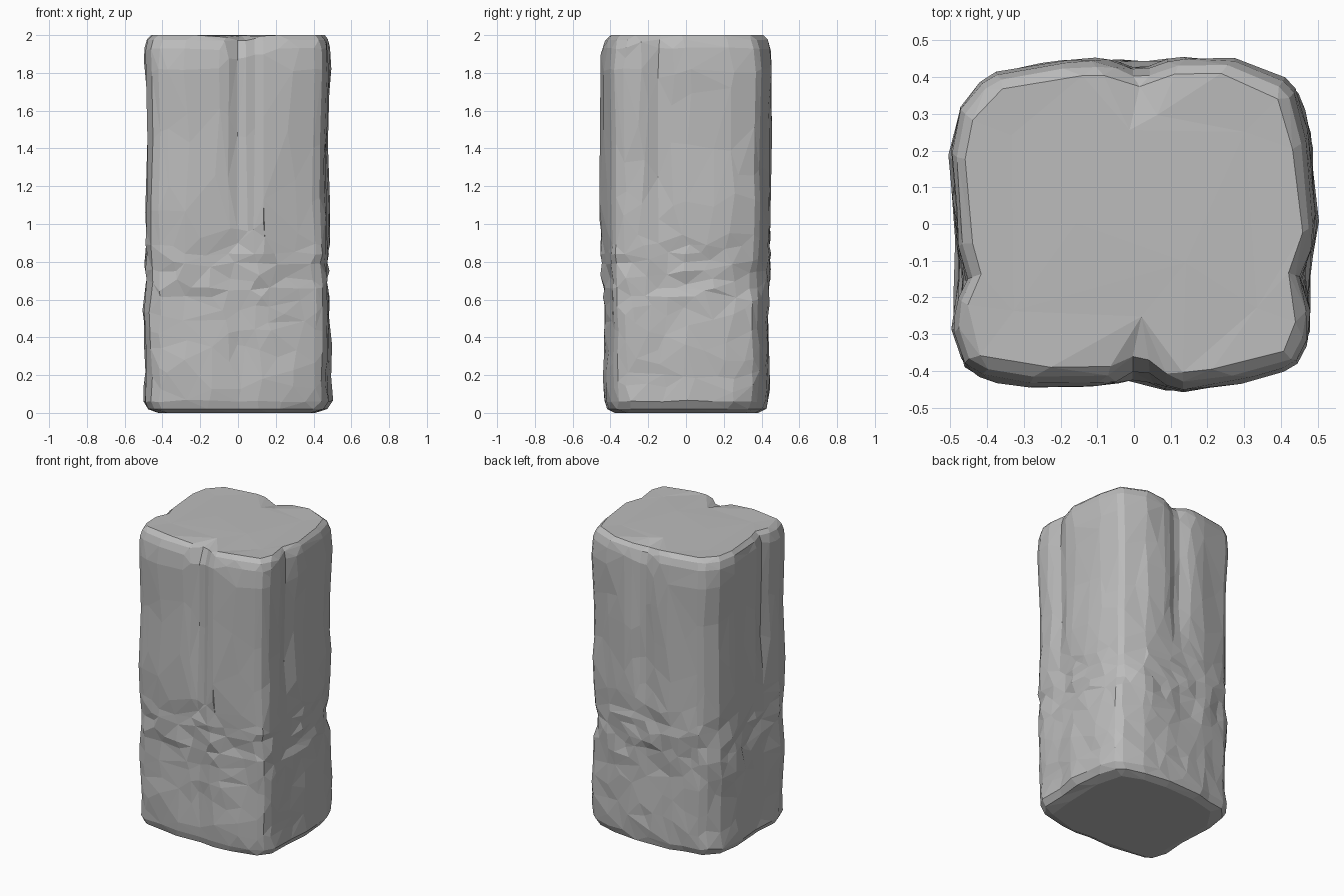
import bpy, bmesh, math
from mathutils import Vector, noise

cube = bpy.data.objects.get("Cube")
if cube:
    bpy.data.objects.remove(cube, do_unlink=True)

stone = bpy.data.materials.new("grey_stone")
stone.use_nodes = True
colour = (0.5, 0.5, 0.5, 1)
stone.diffuse_color = colour
stone.node_tree.nodes["Principled BSDF"].inputs["Base Color"].default_value = colour

# Widest outline of the block, counter-clockwise from the front right corner
OUTLINE = [(-.47, -.39), (-.42, -.42), (-.28, -.445), (0, -.45), (.12, -.465), (.3, -.43),
           (.45, -.395), (.485, -.33), (.5, 0), (.485, .25), (.44, .39), (.27, .455),
           (.06, .465), (-.18, .455), (-.4, .41), (-.48, .32), (-.505, .2), (-.49, 0), (-.5, -.3)]
# Height, width scale, depth scale
PROFILE = [(0, .84, .82), (.02, .95, .915), (.06, 1, .945), (.12, .995, .96), (.2, .985, .965),
           (.5, .99, .945), (.75, .965, .965), (1, .975, .985), (1.3, .96, .985),
           (1.6, .97, .995), (1.82, .99, 1.005), (1.93, .985, .98), (1.975, .96, .945),
           (2, .915, .89)]
SIDES = 72


def resample(points, count):
    loop = [Vector(p) for p in points]
    loop.append(loop[0])
    lengths = [(b - a).length for a, b in zip(loop, loop[1:])]
    step, result = sum(lengths) / count, []
    for i in range(count):
        d, k = i * step, 0
        while d > lengths[k]:
            d -= lengths[k]
            k += 1
        result.append(loop[k].lerp(loop[k + 1], d / lengths[k]))
    return result


def scales(z):
    for a, b in zip(PROFILE, PROFILE[1:]):
        if z <= b[0]:
            t = (z - a[0]) / (b[0] - a[0])
            return [a[i] + (b[i] - a[i]) * t for i in (1, 2)]
    return PROFILE[-1][1:]


def bump(value, centre, width):
    return math.exp(-((value - centre) / width) ** 2)


def weathered(p, z):
    sx, sy = scales(z)
    x, y = p.x * sx, p.y * sy
    upper = min(1, max(.12, (z - .75) / .5))
    # Long vertical grooves on each face
    front, back = p.y < -.38, p.y > .38
    groove_x = .045 * bump(p.x, .02, .06) if front else 0
    groove_x += .035 * bump(p.x, .02, .07) if back else 0
    groove_y = 0 if front or back else .028 * bump(p.y, -.15, .05)
    y -= math.copysign(groove_x * upper, p.y)
    x -= math.copysign(groove_y * upper, p.x)
    # Broad facets, and broken horizontal ledges around the middle
    broad = noise.noise(Vector((x * 4, y * 4, z * 2.2))) * .014
    ledges = noise.noise(Vector((x * 8, y * 8, z * 14))) * (.004 + .02 * bump(z, .74, .17))
    chips = noise.noise(Vector((x * 11, y * 11, z * 8))) * (.008 if z < .7 else .002)
    out = Vector((x, y)).normalized() * (broad + ledges + chips - .004)
    dip = 0
    if z > 1.9:
        dip = .025 * upper * (bump(p.x, .02, .1) if front or back else 0)
    return x + out.x, y + out.y, max(0, z - dip)


# Stone block skinned from stacked rings
bm = bmesh.new()
outline = resample(OUTLINE, SIDES)
levels = [0, .02, .06, .12] + [.12 + .045 * i for i in range(1, 20)]
levels += [1.06 + .095 * i for i in range(9)] + [1.88, 1.93, 1.975, 2]
rings = [[bm.verts.new(weathered(p, z)) for p in outline] for z in levels]


# Inner rings closing the top and bottom
def cap_ring(edge, scale, z):
    return [bm.verts.new((v.co.x * scale, v.co.y * scale, z)) for v in edge]


rings.insert(0, cap_ring(rings[0], .5, 0))
rings.append(cap_ring(rings[-1], .75, 1.997))
rings.append(cap_ring(rings[-1], .5, 2))
for low, high in zip(rings, rings[1:]):
    for i in range(SIDES):
        j = (i + 1) % SIDES
        bm.faces.new((low[i], low[j], high[j], high[i]))
bm.faces.new(rings[0][::-1])
bm.faces.new(rings[-1])
bmesh.ops.recalc_face_normals(bm, faces=bm.faces)

mesh = bpy.data.meshes.new("stone_block")
bm.to_mesh(mesh)
bm.free()
mesh.materials.append(stone)
block = bpy.data.objects.new("stone_block", mesh)
bpy.context.collection.objects.link(block)

# Irregular flat chiselled facets
facets = block.modifiers.new("chiselled_facets", "DECIMATE")
facets.ratio = .22
